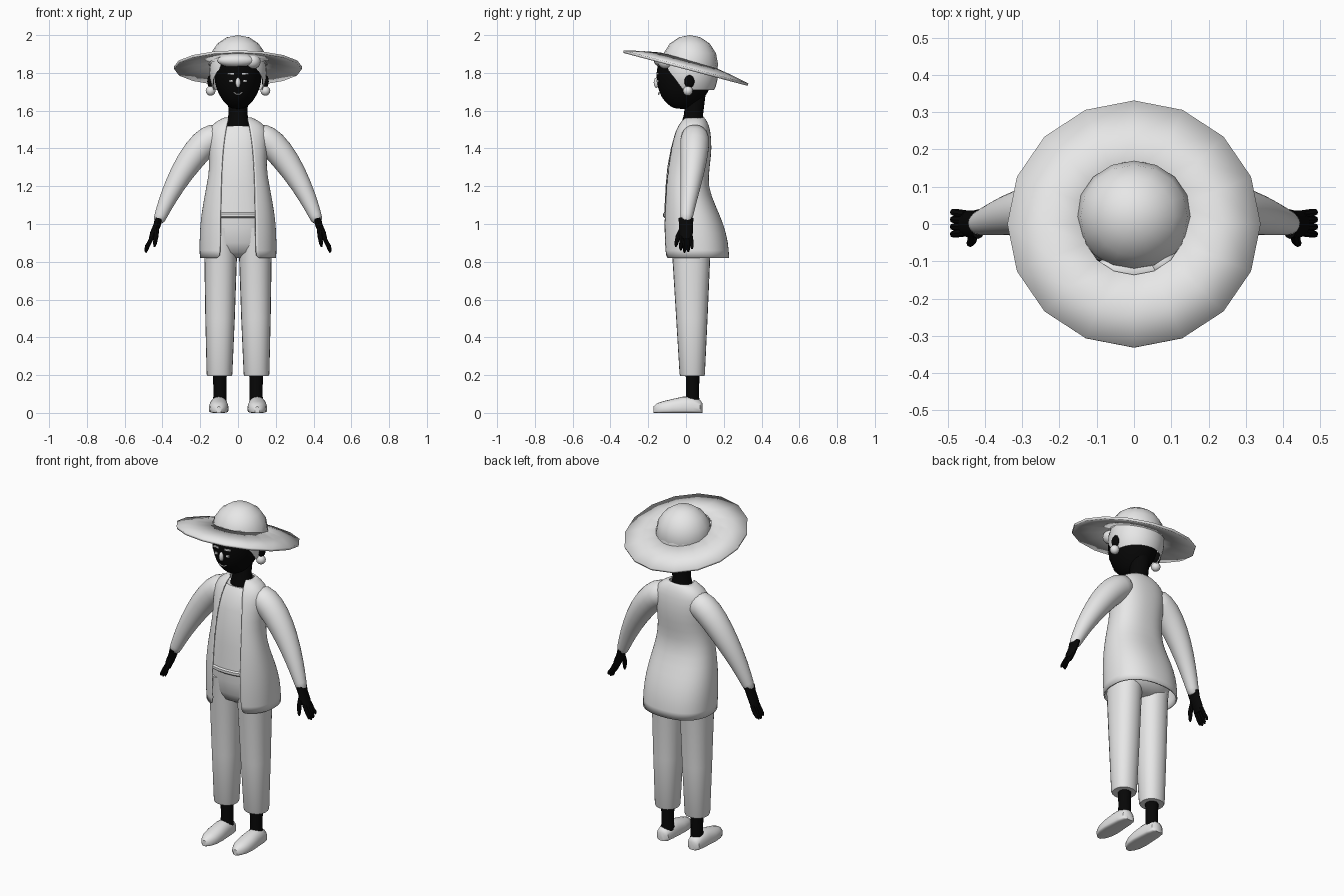
import bpy, bmesh, math
from mathutils import Vector, Matrix

cube = bpy.data.objects.get("Cube")
if cube:
    bpy.data.objects.remove(cube, do_unlink=True)


def material(name, value):
    m = bpy.data.materials.new(name)
    m.use_nodes = True
    m.diffuse_color = (value, value, value, 1)
    m.node_tree.nodes["Principled BSDF"].inputs["Base Color"].default_value = (value, value, value, 1)
    return m


GREY = material("pale grey", 0.8)
BLACK = material("black", 0.002)
SIDES = ((1, "left"), (-1, "right"))


def finish(name, bm, mat, subdiv=0, thick=0, angle=40):
    """Turn a bmesh into a shaded object with optional modifiers."""
    bmesh.ops.recalc_face_normals(bm, faces=bm.faces)
    mesh = bpy.data.meshes.new(name)
    bm.to_mesh(mesh)
    bm.free()
    ob = bpy.data.objects.new(name, mesh)
    bpy.context.collection.objects.link(ob)
    mesh.materials.append(mat)
    if subdiv:
        mod = ob.modifiers.new("smooth", "SUBSURF")
        mod.levels = mod.render_levels = subdiv
    if thick:
        mod = ob.modifiers.new("thickness", "SOLIDIFY")
        mod.thickness, mod.offset = thick, -1
    bpy.ops.object.select_all(action="DESELECT")
    bpy.context.view_layer.objects.active = ob
    ob.select_set(True)
    bpy.ops.object.shade_smooth_by_angle(angle=math.radians(angle))
    return ob


def loft(name, sections, mat, closed=True, caps=True, **kw):
    """Skin a list of point rings."""
    bm = bmesh.new()
    rows = [[bm.verts.new(p) for p in s] for s in sections]
    n = len(rows[0])
    for a, b in zip(rows, rows[1:]):
        for i in range(n if closed else n - 1):
            j = (i + 1) % n
            bm.faces.new((a[i], a[j], b[j], b[i]))
    if caps:
        bm.faces.new(rows[0])
        bm.faces.new(rows[-1])
    return finish(name, bm, mat, **kw)


def power(v, e):
    return math.copysign(abs(v) ** (2 / e), v)


def ring(z, hw, front, back, cx=0, n=24, e=2.0, gap=0):
    """Horizontal oval; a gap leaves the front open by that half width."""
    cy, ry = (front + back) / 2, (back - front) / 2
    start = math.asin((gap / hw) ** (e / 2)) if gap else 0
    span = 2 * (math.pi - start)
    pts = []
    for i in range(n):
        a = start + span * i / (n - 1 if gap else n)
        pts.append(Vector((cx + hw * power(math.sin(a), e), cy - ry * power(math.cos(a), e), z)))
    return pts


def tube(name, path, mat, s=1, n=12, flat=1, **kw):
    """Round tube through (x, y, z, radius); flat widens it along y."""
    pts = [Vector((s * p[0], p[1], p[2])) for p in path]
    sections = []
    for i, p in enumerate(pts):
        d = (pts[min(i + 1, len(pts) - 1)] - pts[max(i - 1, 0)]).normalized()
        ref = Vector((0, 1, 0)) if abs(d.y) < 0.9 else Vector((1, 0, 0))
        u = d.cross(ref).normalized()
        v = u.cross(d)
        r = path[i][3]
        sections.append([p + u * r * math.cos(2 * math.pi * k / n)
                         + v * r * flat * math.sin(2 * math.pi * k / n) for k in range(n)])
    return loft(name, sections, mat, **kw)


def ball(name, centre, radii, mat, seg=16, cuts=(), **kw):
    """Ellipsoid; each cut (point, normal) removes what lies outside it."""
    bm = bmesh.new()
    bmesh.ops.create_uvsphere(bm, u_segments=seg, v_segments=max(8, seg // 2), radius=1)
    bm.transform(Matrix.Translation(centre) @ Matrix.Diagonal((*radii, 1)))
    for co, no in cuts:
        bmesh.ops.bisect_plane(bm, geom=bm.verts[:] + bm.edges[:] + bm.faces[:],
                               plane_co=co, plane_no=no, clear_outer=True)
    return finish(name, bm, mat, **kw)


def plate(name, centre, size, mat):
    bm = bmesh.new()
    bmesh.ops.create_cube(bm, size=1)
    bm.transform(Matrix.Translation(centre) @ Matrix.Diagonal((*size, 1)))
    return finish(name, bm, mat)


# Head and neck
loft("head", [ring(*r) for r in (
    (1.608, .03, -.06, .03), (1.63, .062, -.095, .06), (1.67, .094, -.132, .10),
    (1.72, .117, -.15, .13), (1.77, .127, -.158, .14), (1.82, .127, -.158, .14),
    (1.87, .115, -.14, .13), (1.92, .08, -.10, .10))], BLACK, subdiv=1, angle=80)
tube("neck", [(0, .04, 1.49, .07), (0, .038, 1.54, .06), (0, .04, 1.58, .05), (0, .05, 1.70, .055)], BLACK, n=20)

# Hair: cap trimmed at the nape and around the face, plus a fringe
ball("hair", (0, .018, 1.80), (.152, .152, .18), GREY, seg=32,
     cuts=(((0, 0, 1.71), (0, 0, -1)), ((0, -.03, 1.73), (0, -.15, -.11))))
ball("fringe", (-.01, -.125, 1.865), (.10, .045, .036), GREY, seg=20)
ball("fringe_lock", (.075, -.105, 1.86), (.045, .045, .04), GREY)

# Hat: faceted sloping brim and round crown
slope = .265
brim = []
for r, lift in ((.14, .04), (.24, .022), (.34, 0)):
    brim.append([Vector((r * math.sin(a), r * .975 * math.cos(a),
                         1.832 + lift - slope * r * .975 * math.cos(a)))
                 for a in (2 * math.pi * k / 16 for k in range(16))])
loft("hat_brim", brim, GREY, caps=False, thick=.014)
ball("hat_crown", (0, .02, 1.845), (.155, .15, .155), GREY, seg=16,
     cuts=(((0, 0, 1.845), (0, -slope, -1)),), angle=60)

# Face
ball("nose", (0, -.157, 1.748), (.013, .014, .027), GREY, seg=12)
tube("mouth", [(-.024, -.142, 1.697, .003), (-.01, -.144, 1.688, .004),
               (.01, -.144, 1.688, .004), (.024, -.142, 1.697, .003)], GREY, n=8)
for s, side in SIDES:
    plate(side + "_eyebrow", (s * .038, -.151, 1.795), (.036, .009, .009), GREY)
    plate(side + "_eye", (s * .038, -.151, 1.757), (.018, .009, .012), GREY)
    ball(side + "_ear", (s * .145, .018, 1.755), (.018, .027, .035), BLACK)
    ball(side + "_earring", (s * .145, .01, 1.705), (.026, .026, .026), GREY)

# Open jacket
loft("jacket", [ring(z, hw, f, b, gap=g, n=33, e=2.3) for z, hw, f, b, g in (
    (1.565, .07, -.015, .095, .05), (1.545, .115, -.03, .112, .055), (1.50, .165, -.06, .13, .065),
    (1.40, .155, -.09, .138, .08), (1.30, .15, -.108, .125, .087), (1.20, .167, -.117, .115, .09),
    (1.10, .187, -.123, .155, .092), (1.00, .201, -.127, .20, .094), (.90, .205, -.125, .225, .095),
    (.82, .203, -.12, .229, .095))], GREY, closed=False, caps=False, subdiv=1, thick=.008, angle=60)

# Shirt with a rolled hem
loft("shirt", [ring(*r, e=2.3) for r in (
    (1.52, .09, -.03, .10), (1.48, .13, -.058, .115), (1.40, .135, -.08, .12),
    (1.30, .135, -.099, .108), (1.20, .148, -.108, .10), (1.10, .165, -.113, .13),
    (1.05, .175, -.116, .15))], GREY)
loft("shirt_hem", [ring(*r, e=2.3) for r in (
    (1.062, .173, -.115, .15), (1.054, .18, -.122, .155),
    (1.040, .18, -.122, .155), (1.032, .173, -.113, .15))], GREY)

# Trousers
loft("trouser_hips", [ring(*r, e=2.2) for r in (
    (1.06, .17, -.10, .14), (.98, .178, -.097, .17), (.90, .18, -.085, .175),
    (.85, .165, -.06, .15), (.82, .12, -.01, .10))], GREY)
for s, side in SIDES:
    loft(side + "_trouser_leg", [ring(*r, cx=s * c, e=2.2) for c, r in (
        (.090, (.98, .087, -.09, .15)), (.092, (.82, .086, -.072, .128)),
        (.095, (.50, .078, -.052, .114)), (.098, (.205, .068, -.034, .10)),
        (.098, (.195, .064, -.03, .096)))], GREY)

    # Ankles and shoes
    tube(side + "_ankle", [(.096, .035, .05, .036), (.096, .035, .12, .034), (.096, .035, .24, .038)], BLACK, s=s)
    shoe = []
    for y, hw, h in ((.087, .022, .05), (.075, .038, .068), (.035, .046, .085), (-.015, .049, .086),
                     (-.07, .052, .074), (-.12, .047, .062), (-.155, .032, .05), (-.172, .012, .034)):
        row = []
        for k in range(20):
            a = 2 * math.pi * k / 20
            e = 2.2 if math.sin(a) > 0 else 5
            z = h * (.35 + (.65 if math.sin(a) > 0 else .35) * power(math.sin(a), e))
            row.append(Vector((s * (.102 + hw * power(math.cos(a), e)), y, z)))
        shoe.append(row)
    loft(side + "_shoe", shoe, GREY)

    # Sleeves
    tube(side + "_sleeve", [(.08, .045, 1.475, .07), (.15, .048, 1.452, .08), (.22, .045, 1.385, .077),
                            (.30, .034, 1.27, .064), (.37, .015, 1.14, .047), (.415, .002, 1.03, .033),
                            (.422, 0, 1.01, .029)], GREY, s=s, n=16, subdiv=1, angle=60)

    # Hands: flat palm, four fingers and a thumb
    tube(side + "_palm", [(.418, 0, 1.03, .021), (.43, 0, .99, .019), (.447, 0, .95, .019), (.458, 0, .918, .015)],
         BLACK, s=s, flat=1.9)
    for k, drop in enumerate((.012, 0, .004, .02)):
        y = -.025 + .018 * k
        tube(f"{side}_finger_{k + 1}", [(.452, y * .9, .935, .011), (.473, y, .895, .011),
                                        (.486, y * 1.1, .86 + drop, .009), (.489, y * 1.1, .848 + drop, .004)],
             BLACK, s=s, n=8)
    tube(side + "_thumb", [(.43, -.02, .98, .013), (.434, -.042, .935, .013),
                           (.44, -.052, .895, .010), (.442, -.054, .878, .004)], BLACK, s=s, n=8)
